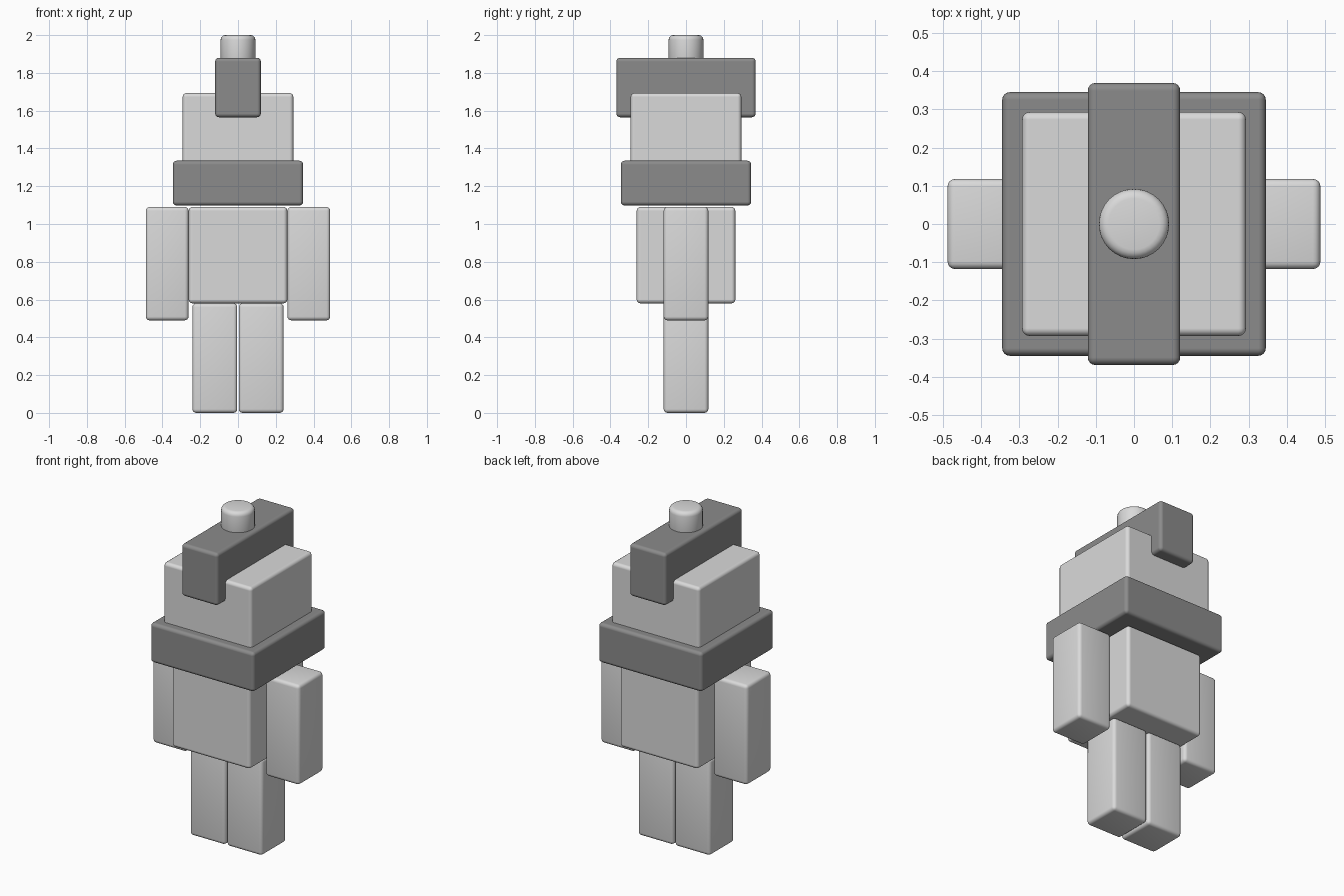
import bpy

if "Cube" in bpy.data.objects:
    bpy.data.objects.remove(bpy.data.objects["Cube"])


def material(name, value):
    m = bpy.data.materials.new(name)
    m.diffuse_color = (value, value, value, 1.0)
    m.use_nodes = True
    m.node_tree.nodes["Principled BSDF"].inputs["Base Color"].default_value = m.diffuse_color
    return m


LIGHT = material("light grey", 0.7)
DARK = material("dark grey", 0.26)


def finish(ob, name, mat, bevel, harden):
    # rounded edges and smooth shading shared by every part
    ob.name = name
    ob.data.materials.append(mat)
    bpy.ops.object.transform_apply(location=False, rotation=False, scale=True)
    b = ob.modifiers.new("rounded edges", 'BEVEL')
    b.width, b.segments, b.limit_method = bevel, 4, 'ANGLE'
    b.harden_normals = harden
    bpy.ops.object.shade_smooth()


def block(name, x, y, z, mat, bevel=0.02, harden=True):
    # x, y and z are (low, high) ranges
    axes = (x, y, z)
    bpy.ops.mesh.primitive_cube_add(size=1, location=[(a + b) / 2 for a, b in axes])
    ob = bpy.context.object
    ob.scale = [b - a for a, b in axes]
    finish(ob, name, mat, bevel, harden)


# legs and arms, left and right
for side, s in (("left", -1), ("right", 1)):
    block(side + "_leg", sorted((s * 0.004, s * 0.241)), (-0.118, 0.118), (0, 0.58), LIGHT, harden=False)
    block(side + "_arm", sorted((s * 0.262, s * 0.488)), (-0.118, 0.118), (0.49, 1.09), LIGHT, harden=False)

# torso
block("torso", (-0.261, 0.261), (-0.261, 0.261), (0.58, 1.09), LIGHT)

# head with the wide band around its lower part
block("head", (-0.293, 0.293), (-0.293, 0.293), (1.11, 1.693), LIGHT)
block("collar_band", (-0.345, 0.345), (-0.345, 0.345), (1.098, 1.335), DARK)

# crest running front to back over the head
block("head_crest", (-0.121, 0.121), (-0.369, 0.369), (1.565, 1.88), DARK)

# round knob on top
bpy.ops.mesh.primitive_cylinder_add(vertices=32, radius=0.092, depth=0.15, location=(0, 0, 1.925))
finish(bpy.context.object, "top_knob", LIGHT, 0.025, False)
